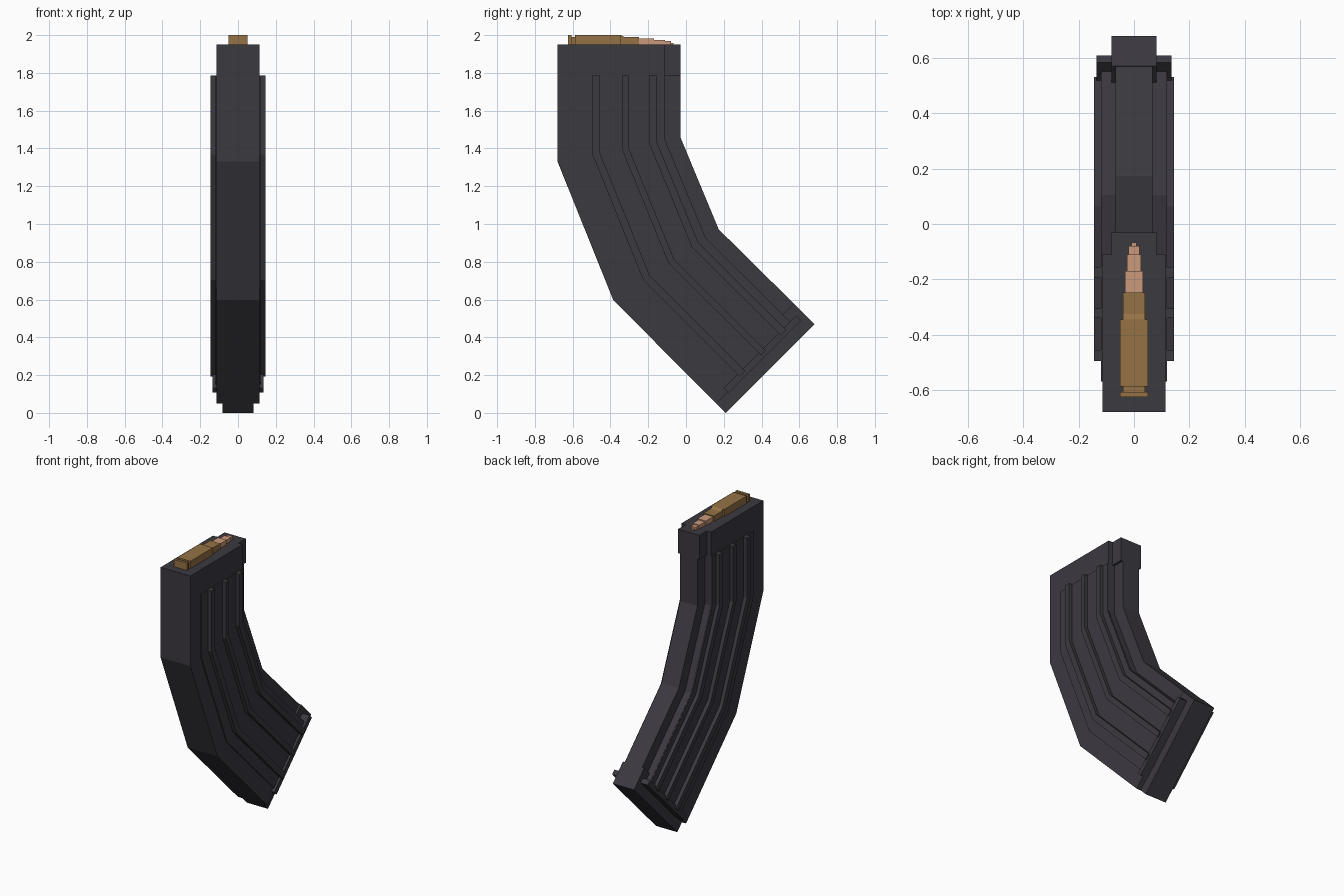
import bpy, bmesh
from mathutils import Vector

if "Cube" in bpy.data.objects:
    bpy.data.objects.remove(bpy.data.objects["Cube"])


def material(name, rgb):
    m = bpy.data.materials.new(name)
    m.diffuse_color = (*rgb, 1)
    m.use_nodes = True
    m.node_tree.nodes["Principled BSDF"].inputs["Base Color"].default_value = m.diffuse_color
    return m


GREY = material("dark grey", (0.044, 0.041, 0.051))
BRASS = material("brass", (0.30, 0.17, 0.06))
COPPER = material("copper", (0.60, 0.32, 0.20))

# Bent centre lines of the rear and front walls, in (y, z)
REAR = [Vector(p) for p in [(-0.68, 1.95), (-0.68, 1.33), (-0.385, 0.597), (0.21, 0.0)]]
FRONT = [Vector(p) for p in [(-0.03, 1.95), (-0.03, 1.46), (0.173, 0.972), (0.68, 0.47)]]
DEPTH = 0.65
UP = Vector((-0.707, 0.707))      # direction of the lowest segment, from the base upwards


def prism(name, profile, half_width, mat):
    """Side profile (y, z) extruded evenly to both sides of x = 0."""
    bm = bmesh.new()
    face = bm.faces.new([bm.verts.new((-half_width, p[0], p[1])) for p in profile])
    ext = bmesh.ops.extrude_face_region(bm, geom=[face])
    verts = [v for v in ext["geom"] if isinstance(v, bmesh.types.BMVert)]
    bmesh.ops.translate(bm, verts=verts, vec=(2 * half_width, 0, 0))
    bmesh.ops.recalc_face_normals(bm, faces=bm.faces)
    mesh = bpy.data.meshes.new(name)
    bm.to_mesh(mesh)
    bm.free()
    mesh.materials.append(mat)
    ob = bpy.data.objects.new(name, mesh)
    bpy.context.collection.objects.link(ob)
    return ob


def wall_path(d, top, end):
    """Bent line at depth d from the rear wall, cut at height top and end above the base."""
    pts = [a.lerp(b, d / DEPTH) for a, b in zip(REAR, FRONT)]
    pts[0].y = top
    pts[3] = pts[3] + UP * end
    return pts


def strip(name, d0, d1, half_width, top, end):
    profile = wall_path(d0, top, end) + wall_path(d1, top, end)[::-1]
    return prism(name, profile, half_width, GREY)


def base_block(name, d0, d1, t0, t1, half_width):
    """Block aligned with the slanted base."""
    def at(d, t):
        return REAR[3].lerp(FRONT[3], d / DEPTH) + UP * t
    return prism(name, [at(d0, t0), at(d1, t0), at(d1, t1), at(d0, t1)], half_width, GREY)


# Magazine shell, narrow front spine and raised side panel
strip("body", 0.0, 0.57, 0.113, 1.95, 0.07)
strip("front_spine", 0.50, 0.65, 0.066, 1.94, 0.10)
strip("side_panel", 0.11, 0.568, 0.12, 1.785, 0.072)

# Stiffening ribs on both sides
for i, (d0, d1) in enumerate([(0.185, 0.225), (0.34, 0.375), (0.485, 0.525)]):
    strip(f"rib_{i + 1}", d0, d1, 0.145, 1.785, 0.083)

# Locking lip at the top of the front wall
prism("front_lip", [(-0.15, 1.785), (-0.03, 1.785), (-0.03, 1.95), (-0.15, 1.95)], 0.081, GREY)

# Floor plate and its side rails
base_block("floor_plate", 0.0, 0.65, 0.0, 0.155, 0.081)
base_block("floor_rail", 0.085, 0.615, 0.065, 0.10, 0.136)

# Top cartridge: square stepped sections (y start, y end, half size)
AXIS = 1.95


def section(name, y0, y1, r, mat):
    prism(name, [(y0, AXIS - r), (y1, AXIS - r), (y1, AXIS + r), (y0, AXIS + r)], r, mat)


section("case_rim", -0.625, -0.607, 0.05, BRASS)
section("case_groove", -0.607, -0.588, 0.04, BRASS)
section("case_body", -0.588, -0.345, 0.05, BRASS)
section("case_neck", -0.345, -0.248, 0.039, BRASS)
# Tapered shoulder between case body and neck
prism("case_shoulder", [(-0.345, AXIS - 0.05), (-0.325, AXIS - 0.039),
                        (-0.325, AXIS + 0.039), (-0.345, AXIS + 0.05)], 0.039, BRASS)
for i, (y0, y1, r) in enumerate([(-0.248, -0.17, 0.032), (-0.17, -0.11, 0.025),
                                 (-0.11, -0.08, 0.019), (-0.08, -0.066, 0.009)]):
    section(f"bullet_step_{i + 1}", y0, y1, r, COPPER)
